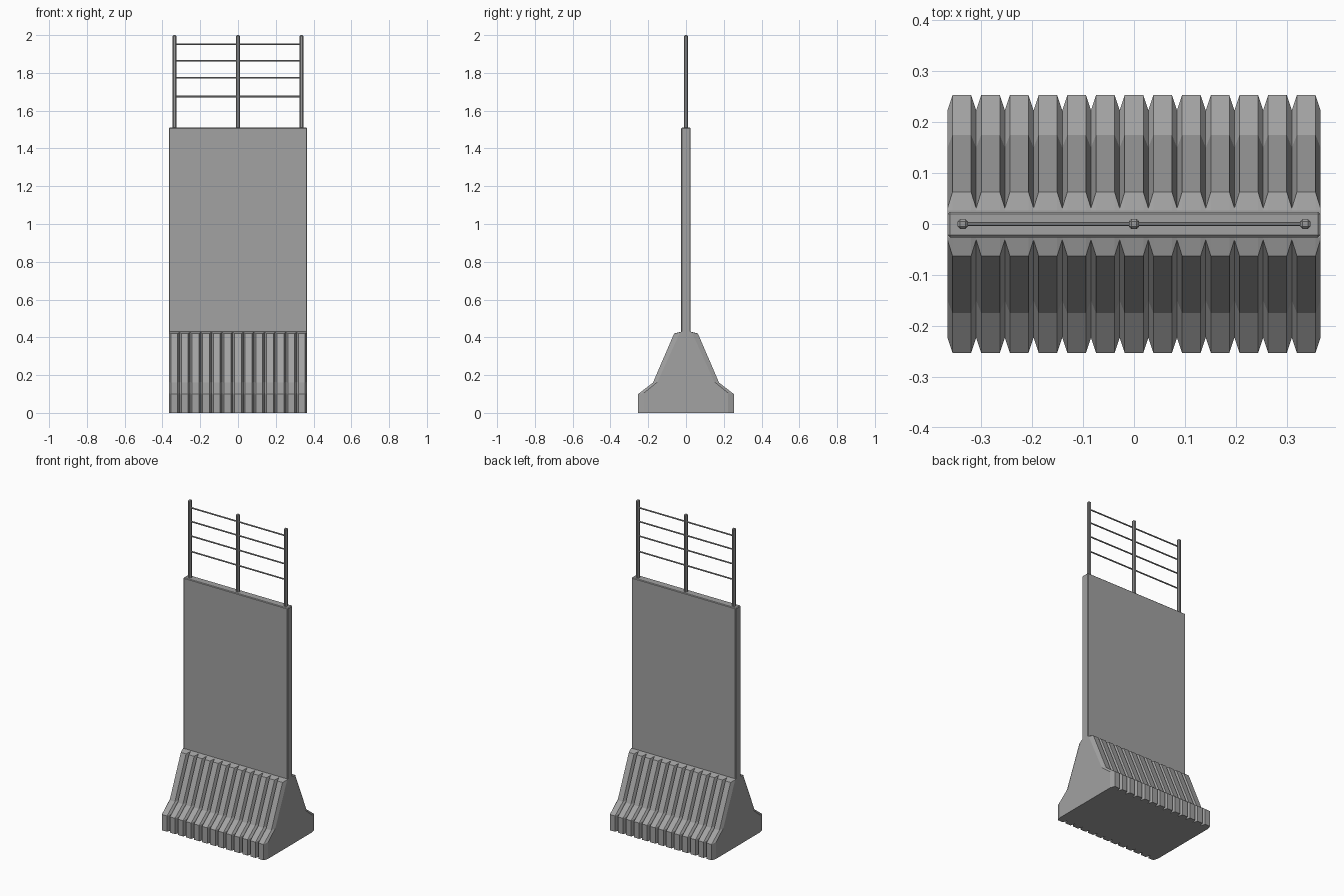
import bpy
import bmesh

if "Cube" in bpy.data.objects:
    bpy.data.objects.remove(bpy.data.objects["Cube"], do_unlink=True)


def material(name, rgb):
    m = bpy.data.materials.new(name)
    m.use_nodes = True
    m.diffuse_color = (*rgb, 1)
    m.node_tree.nodes["Principled BSDF"].inputs["Base Color"].default_value = (*rgb, 1)
    return m


concrete = material("concrete grey", (0.36, 0.36, 0.36))
steel = material("steel grey", (0.33, 0.33, 0.33))


def finish(name, bm, mat):
    bmesh.ops.recalc_face_normals(bm, faces=bm.faces[:])
    mesh = bpy.data.meshes.new(name)
    bm.to_mesh(mesh)
    bm.free()
    mesh.materials.append(mat)
    ob = bpy.data.objects.new(name, mesh)
    bpy.context.collection.objects.link(ob)
    return ob


def box(name, center, size, mat, bevel):
    bm = bmesh.new()
    bmesh.ops.create_cube(bm, size=1)
    for v in bm.verts:
        v.co = [c + s * a for c, s, a in zip(center, size, v.co)]
    ob = finish(name, bm, mat)
    mod = ob.modifiers.new("Bevel", "BEVEL")
    mod.width = bevel
    mod.segments = 1
    return ob


# Ribbed foot: rib and groove profiles lofted along x
HALF, RIBS, EDGE = 0.366, 13, 0.01
ridge = [(0.253, 0), (0.253, 0.1), (0.175, 0.16), (0.063, 0.42), (0.026, 0.43)]
groove = [(0.223, 0), (0.223, 0.105), (0.15, 0.165), (0.031, 0.427), (0.026, 0.43)]
pitch = 2 * HALF / RIBS
stations = [(-HALF, groove)]
for i in range(RIBS):
    x = -HALF + i * pitch
    stations += [(x + EDGE, ridge), (x + pitch - EDGE, ridge), (x + pitch, groove)]

bm = bmesh.new()
rings = []
for x, half in stations:
    outline = half + [(-y, z) for y, z in reversed(half)]
    rings.append([bm.verts.new((x, y, z)) for y, z in outline])
for a, b in zip(rings, rings[1:]):
    for k in range(len(a)):
        n = (k + 1) % len(a)
        bm.faces.new((a[k], a[n], b[n], b[k]))
bm.faces.new(rings[0])
bm.faces.new(rings[-1])
finish("ribbed_foot", bm, concrete)

# Tall wall slab
box("wall_slab", (0, -0.001, 0.96), (0.731, 0.05, 1.1), concrete, 0.004)

# Fence posts and wires
for name, x in (("right_post", -0.336), ("middle_post", 0), ("left_post", 0.336)):
    box(name, (x, 0, 1.75), (0.02, 0.02, 0.5), steel, 0.005)
for i, z in enumerate((1.675, 1.773, 1.865, 1.952)):
    box(f"fence_wire_{i + 1}", (0, 0, z), (0.672, 0.008, 0.008), steel, 0.002)
